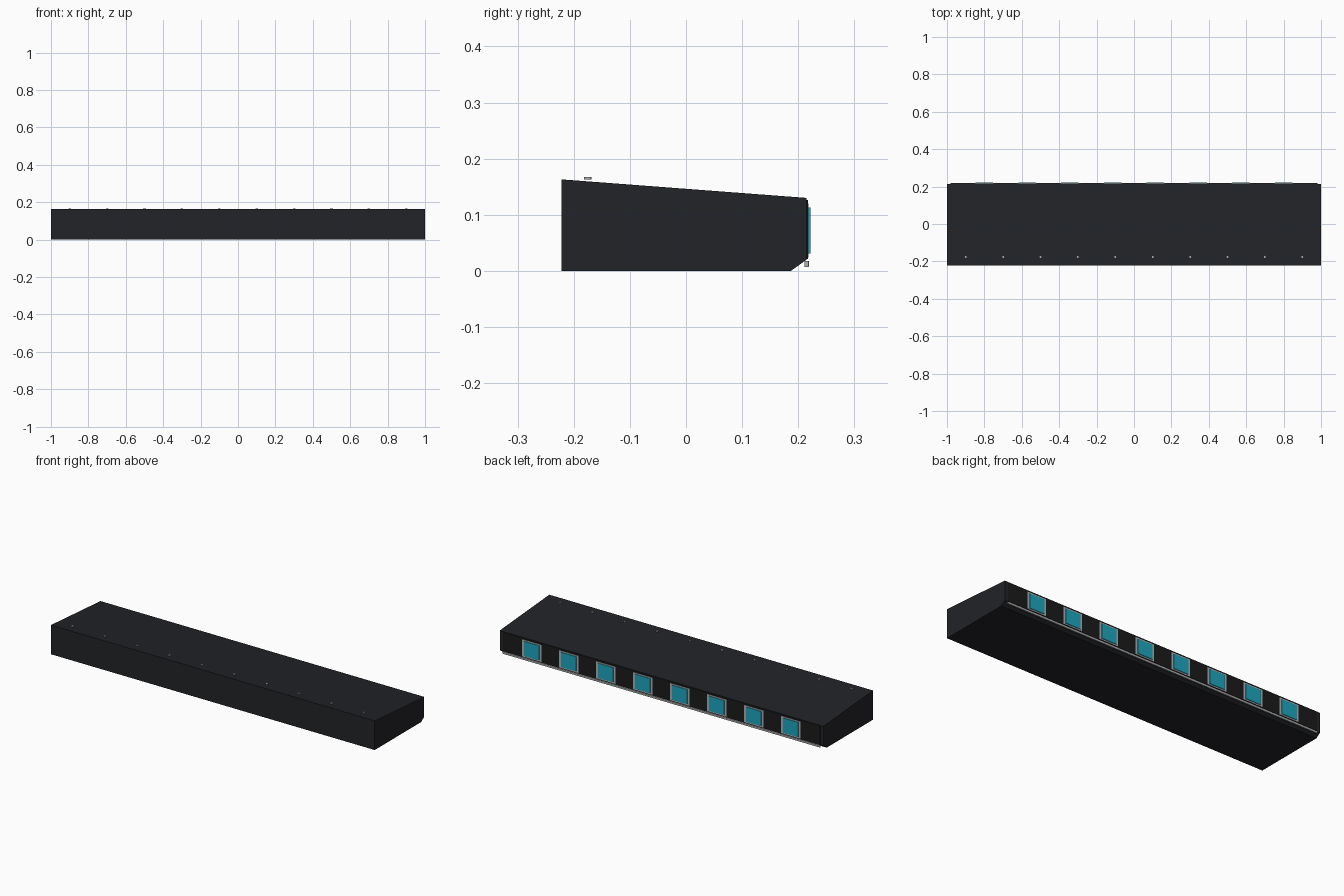
import bpy, bmesh
from mathutils import Matrix

if "Cube" in bpy.data.objects:
    bpy.data.objects.remove(bpy.data.objects["Cube"])


def material(name, rgb):
    m = bpy.data.materials.new(name)
    m.diffuse_color = (*rgb, 1)
    m.use_nodes = True
    m.node_tree.nodes["Principled BSDF"].inputs["Base Color"].default_value = m.diffuse_color
    return m


DARK = material("dark_shell", (0.016, 0.017, 0.020))
BLACK = material("black_panel", (0.011, 0.011, 0.012))
TEAL = material("teal_glass", (0.012, 0.38, 0.52))
GREY = material("grey_metal", (0.42, 0.43, 0.44))


def finish(bm, name, mat, bevel=0):
    bmesh.ops.recalc_face_normals(bm, faces=bm.faces)
    me = bpy.data.meshes.new(name)
    bm.to_mesh(me)
    bm.free()
    ob = bpy.data.objects.new(name, me)
    bpy.context.collection.objects.link(ob)
    me.materials.append(mat)
    if bevel:
        mod = ob.modifiers.new("Bevel", 'BEVEL')
        mod.width, mod.segments = bevel, 2
    return ob


def box(name, lo, hi, mat, bevel=0):
    bm = bmesh.new()
    size = [b - a for a, b in zip(lo, hi)]
    mid = [(a + b) / 2 for a, b in zip(lo, hi)]
    bmesh.ops.create_cube(bm, size=1, matrix=Matrix.Translation(mid) @ Matrix.Diagonal((*size, 1)))
    return finish(bm, name, mat, bevel)


# Sloped case: side profile extruded along x
profile = [(-0.222, 0), (0.187, 0), (0.215, 0.02), (0.215, 0.13), (-0.222, 0.163)]
bm = bmesh.new()
face = bm.faces.new([bm.verts.new((-1, y, z)) for y, z in profile])
ext = bmesh.ops.extrude_face_region(bm, geom=[face])
bmesh.ops.translate(bm, vec=(2, 0, 0), verts=[v for v in ext["geom"] if isinstance(v, bmesh.types.BMVert)])
finish(bm, "case", DARK)

# Rear panel and lower rail
box("rear_panel", (-0.98, 0.212, 0.021), (0.98, 0.217, 0.126), BLACK)
box("lower_rail", (-0.98, 0.211, 0.007), (0.98, 0.219, 0.018), GREY, 0.001)

# Row of framed rear windows
for i in range(8):
    x = -0.8 + i * 1.6 / 7
    box(f"window_frame_{i + 1}", (x - 0.059, 0.214, 0.024), (x + 0.059, 0.2185, 0.12), GREY)
    box(f"window_{i + 1}", (x - 0.047, 0.215, 0.031), (x + 0.047, 0.222, 0.113), TEAL, 0.001)

# Row of screws on the top
for i in range(10):
    bm = bmesh.new()
    bmesh.ops.create_cone(bm, cap_ends=True, segments=16, radius1=0.007, radius2=0.007, depth=0.005,
                          matrix=Matrix.Translation((-0.9 + i * 0.2, -0.175, 0.1652)))
    finish(bm, f"screw_{i + 1}", GREY)
